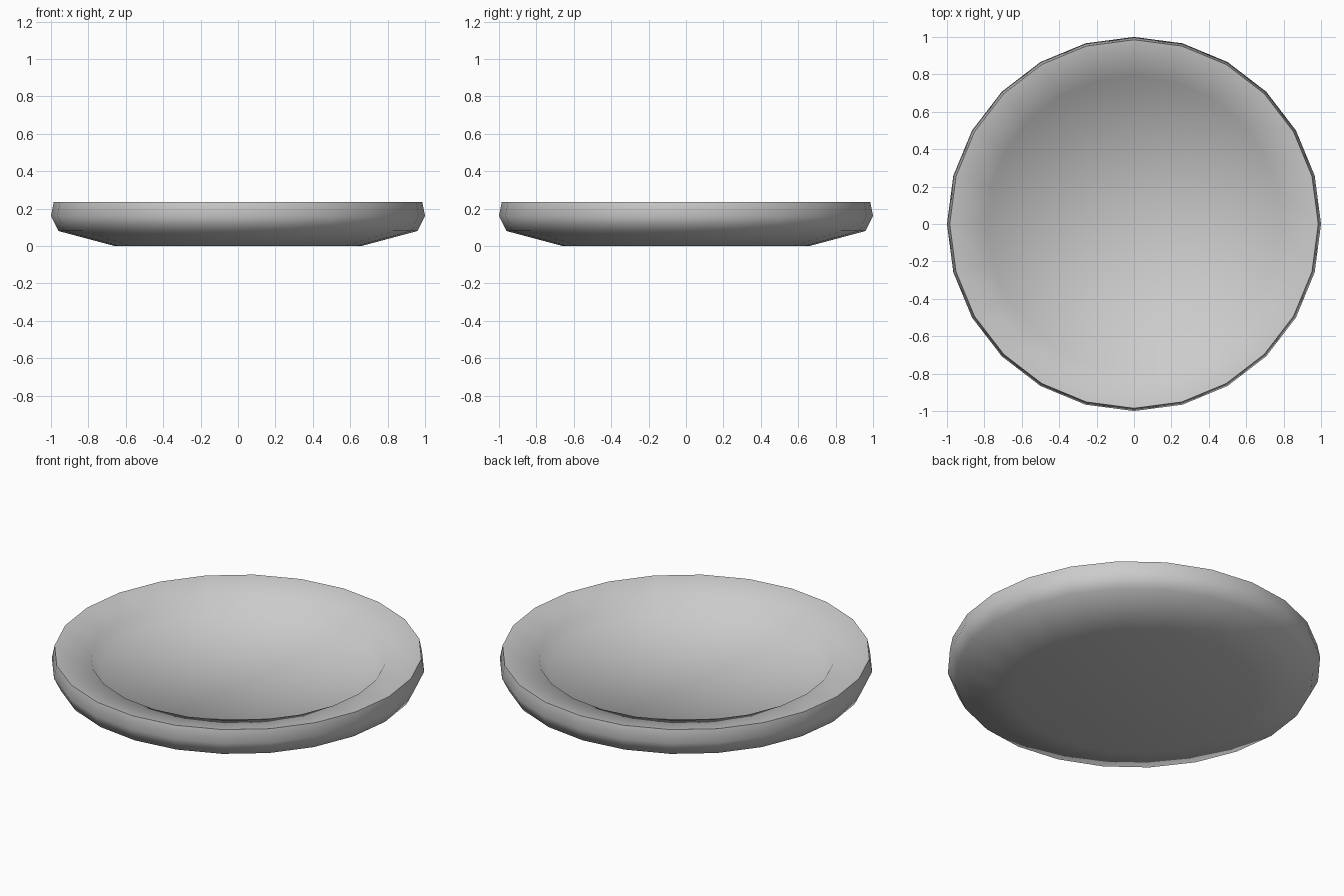
import bpy, bmesh, math

cube = bpy.data.objects.get("Cube")
if cube:
    bpy.data.objects.remove(cube, do_unlink=True)

SIDES = 24

# Single glaze colour
glaze = bpy.data.materials.new("light_grey_glaze")
glaze.use_nodes = True
color = (0.6, 0.6, 0.6, 1.0)
glaze.diffuse_color = color
glaze.node_tree.nodes["Principled BSDF"].inputs["Base Color"].default_value = color

# Cross-section (radius, height) from underside centre, round the rim, to floor centre
profile = [
    (0, 0), (0.66, 0),            # flat base
    (0.96, 0.08), (1.0, 0.16),    # flared underside and outer wall
    (0.985, 0.235),               # rim edge
    (0.79, 0.2),                  # sloping lip
    (0.74, 0.125), (0, 0.12),     # steep inner step and floor
]

# Lathe the section around z
bm = bmesh.new()
verts = [bm.verts.new((r, 0, z)) for r, z in profile]
edges = [bm.edges.new(pair) for pair in zip(verts, verts[1:])]
bmesh.ops.spin(bm, geom=verts + edges, cent=(0, 0, 0), axis=(0, 0, 1),
               angle=math.tau, steps=SIDES, use_merge=False)
bmesh.ops.remove_doubles(bm, verts=bm.verts[:], dist=0.0005)
bmesh.ops.recalc_face_normals(bm, faces=bm.faces[:])

mesh = bpy.data.meshes.new("plate")
bm.to_mesh(mesh)
bm.free()
mesh.materials.append(glaze)
plate = bpy.data.objects.new("plate", mesh)
bpy.context.collection.objects.link(plate)

# Smooth surface with a crisp rim
bpy.ops.object.select_all(action='DESELECT')
plate.select_set(True)
bpy.context.view_layer.objects.active = plate
bpy.ops.object.shade_smooth_by_angle(angle=math.radians(60))
